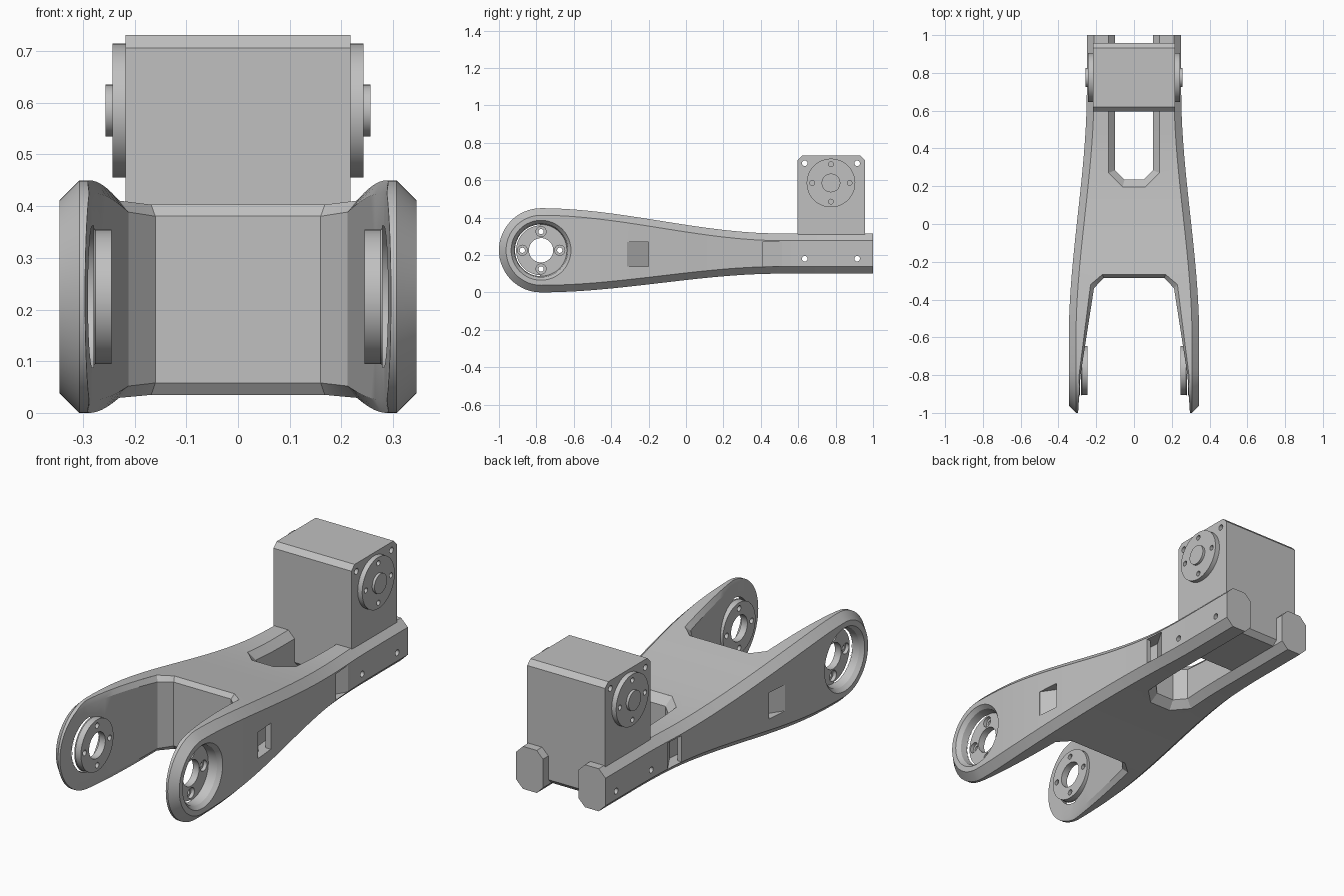
import bpy, bmesh
from math import sin, cos, pi, radians, sqrt

cube = bpy.data.objects.get("Cube")
if cube:
    bpy.data.objects.remove(cube, do_unlink=True)

grey = bpy.data.materials.new("light_grey")
grey.use_nodes = True
grey.diffuse_color = (0.53, 0.53, 0.53, 1)
grey.node_tree.nodes["Principled BSDF"].inputs["Base Color"].default_value = (0.53, 0.53, 0.53, 1)

PIVOT_Y, PIVOT_Z, TIP_R = -0.775, 0.225, 0.225
SERVO_Y, HORN_Z = 0.775, 0.585
CH = 0.038


def ease(y, a, b):
    u = min(1, max(0, (y - a) / (b - a)))
    return u * u * (3 - 2 * u)


def top(y):
    return 0.45 - 0.135 * ease(y, PIVOT_Y, 0.5)


def bottom(y):
    return 0.1 * ease(y, PIVOT_Y, 0.5)


def half_width(y):
    return 0.345 - 0.095 * ease(y, -0.6, 0.7)


def loft(name, rings, closed=False):
    """Skin equal-length rings of points; cap the ends unless closed."""
    bm = bmesh.new()
    vs = [[bm.verts.new(p) for p in r] for r in rings]
    n = len(rings[0])
    pairs = list(zip(vs, vs[1:])) + ([(vs[-1], vs[0])] if closed else [])
    for a, b in pairs:
        for i in range(n):
            j = (i + 1) % n
            bm.faces.new((a[i], a[j], b[j], b[i]))
    if not closed:
        bm.faces.new(vs[0][::-1])
        bm.faces.new(vs[-1])
    bmesh.ops.remove_doubles(bm, verts=bm.verts, dist=1e-5)
    bmesh.ops.dissolve_degenerate(bm, edges=bm.edges, dist=1e-5)
    bmesh.ops.recalc_face_normals(bm, faces=bm.faces)
    me = bpy.data.meshes.new(name)
    bm.to_mesh(me)
    bm.free()
    me.materials.append(grey)
    ob = bpy.data.objects.new(name, me)
    bpy.context.collection.objects.link(ob)
    return ob


def turned(name, profile, y, z, side=1, n=48):
    """Solid turned about an x axis from (x, radius) pairs."""
    return loft(name, [[(side * x, y + r * cos(2 * pi * k / n), z + r * sin(2 * pi * k / n))
                        for k in range(n)] for x, r in profile])


def combine(ob, other, op="DIFFERENCE"):
    other.hide_render = True
    m = ob.modifiers.new(op.lower(), "BOOLEAN")
    m.operation, m.solver, m.object = op, "EXACT", other
    bpy.context.view_layer.objects.active = ob
    bpy.ops.object.modifier_apply(modifier=m.name)
    bpy.data.objects.remove(other, do_unlink=True)


def opening(name, half, edge):
    """Vertical cutter whose rims are chamfered along the curved top and bottom.
    half holds (x, y, rim_x, rim_y) on the +x side, from the middle outwards."""
    side = []
    for a, b in zip(half, half[1:]):
        side += [[p + (q - p) * k / 8 for p, q in zip(a, b)] for k in range(8)]
    side.append(half[-1])
    pts = [(-x, y, -rx, ry) for x, y, rx, ry in reversed(side)] + [tuple(s) for s in side]
    wall = lambda f: [(x, y, f(y)) for x, y, rx, ry in pts]
    rim = lambda f: [(rx, ry, f(ry)) for x, y, rx, ry in pts]
    return loft(name, [rim(lambda y: -0.3), rim(bottom), wall(lambda y: bottom(y) + edge),
                       wall(lambda y: top(y) - edge), rim(top), rim(lambda y: 0.8)])


# Main arm: octagonal sections, rounded at the pivot end
rings = []
ys = [PIVOT_Y - TIP_R * cos(pi / 2 * k / 16) for k in range(16)]
ys += [PIVOT_Y + (1 - PIVOT_Y) * k / 36 for k in range(37)]
for y in ys:
    if y < PIVOT_Y:
        h = sqrt(max(0, TIP_R ** 2 - (y - PIVOT_Y) ** 2))
        f = (TIP_R - CH) / TIP_R
        zt, zb, zt2, zb2 = PIVOT_Z + h, PIVOT_Z - h, PIVOT_Z + h * f, PIVOT_Z - h * f
        y2 = PIVOT_Y + (y - PIVOT_Y) * f
    else:
        zt, zb, y2 = top(y), bottom(y), y
        zt2, zb2 = zt - CH, zb + CH
    w, v = half_width(y) - CH, half_width(y2)
    rings.append([(-w, y, zt), (w, y, zt), (v, y2, zt2), (v, y2, zb2),
                  (w, y, zb), (-w, y, zb), (-v, y2, zb2), (-v, y2, zt2)])
arm = loft("forked_arm", rings)

# Fork throat and rear slot
combine(arm, opening("throat_cutter", [
    (0.16, -0.285, 0.168, -0.268), (0.212, -0.34, 0.23, -0.32),
    (0.283, -0.8, 0.291, -0.8), (0.296, -1, 0.3, -1), (0.296, -1.2, 0.3, -1.2)], 0.025))
combine(arm, opening("slot_cutter", [
    (0.05, 0.235, 0.06, 0.197), (0.1, 0.285, 0.135, 0.27), (0.1, 1.2, 0.135, 1.2)], 0.035))

for s in (-1, 1):
    # Cable duct with a sloped mouth at each end
    duct = [(0.332, -0.315), (0.255, -0.2), (0.195, 0.41), (0.257, 0.515), (0.4, 0.515),
            (0.4, 0.41), (0.24, 0.41), (0.295, -0.2), (0.4, -0.2), (0.4, -0.315)]
    combine(arm, loft("duct_cutter", [[(s * x, y, z) for x, y in duct] for z in (0.138, 0.27)]))
    # Pivot boss inside the fork, bearing recess outside
    combine(arm, turned("boss", [(0.245, 0.13), (0.276, 0.13), (0.287, 0.139), (0.31, 0.139)],
                        PIVOT_Y, PIVOT_Z, s), "UNION")
    combine(arm, turned("recess_cutter", [(0.28, 0.138), (0.325, 0.144), (0.346, 0.161),
                                          (0.4, 0.161)], PIVOT_Y, PIVOT_Z, s))
    combine(arm, turned("bore_cutter", [(0.2, 0.065), (0.4, 0.065)], PIVOT_Y, PIVOT_Z, s))
    for k in range(4):
        a = k * pi / 2
        combine(arm, turned("bolt_cutter", [(0.2, 0.014), (0.262, 0.014), (0.262, 0.027),
                                            (0.4, 0.027)],
                            PIVOT_Y + 0.1 * cos(a), PIVOT_Z + 0.1 * sin(a), s, 20))

# Motor housing: chamfered block seated between the rear rails
y0, y1, z0, z1, c = 0.595, 0.957, 0.135, 0.731, 0.025
outline = [(y0 + c, z0), (y1 - c, z0), (y1, z0 + c), (y1, z1 - c),
           (y1 - c, z1), (y0 + c, z1), (y0, z1 - c), (y0, z0 + c)]
housing = loft("motor_housing", [[(x, y, z) for y, z in outline] for x in (-0.218, 0.218)])

# Screw holes straight through the housing and the rails
for y in (0.635, 0.915):
    for z in (0.18, 0.69):
        for ob in (housing, arm):
            if ob is housing or z < 0.3:
                combine(ob, turned("screw_cutter", [(-0.5, 0.015), (0.5, 0.015)], y, z, 1, 20))

# Output discs with hub and blind holes
parts = [arm, housing]
for s, label in ((1, "left"), (-1, "right")):
    disc = turned(label + "_output_disc", [(0.21, 0.13), (0.243, 0.13), (0.243, 0.05),
                                           (0.256, 0.05)], SERVO_Y, HORN_Z, s)
    for k in range(4):
        a = k * pi / 2
        combine(disc, turned("pin_cutter", [(0.222, 0.013), (0.3, 0.013)],
                             SERVO_Y + 0.1 * cos(a), HORN_Z + 0.1 * sin(a), s, 20))
    parts.append(disc)

# Smooth curved walls, keep chamfers crisp
bpy.ops.object.select_all(action="DESELECT")
for ob in parts:
    ob.select_set(True)
bpy.context.view_layer.objects.active = arm
bpy.ops.object.shade_smooth_by_angle(angle=radians(25))
